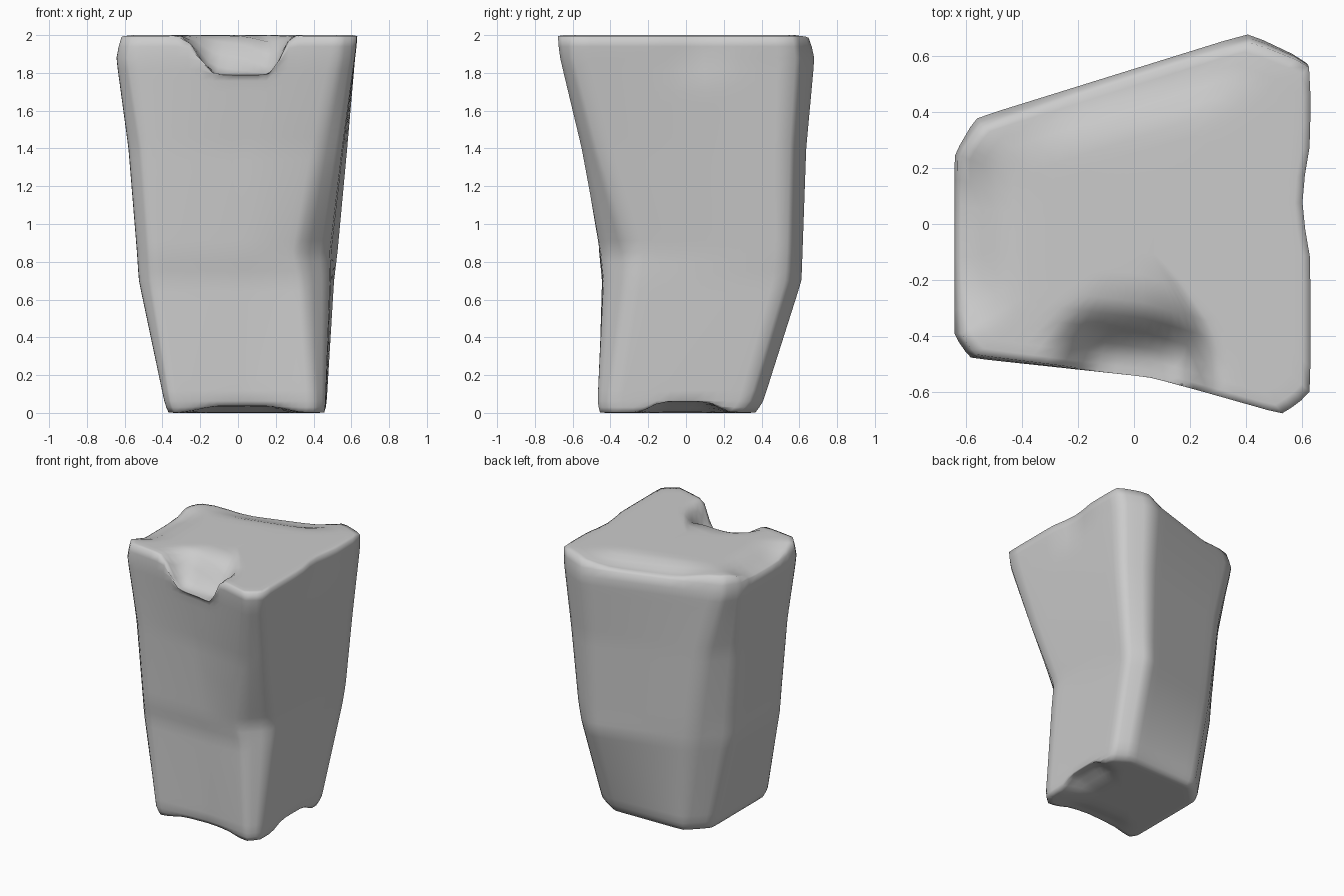
import bpy, bmesh

if "Cube" in bpy.data.objects:
    bpy.data.objects.remove(bpy.data.objects["Cube"])

# Cross-sections: z, then 9 outline points running
# front-left, front middle, front-right, back-right, back-left
SECTIONS = [
    (0.00, [(-.37, -.40), (-.34, -.45), (.05, -.42), (.40, -.46), (.46, -.39), (.46, .29), (.34, .37), (-.23, .36), (-.37, .22)]),
    (0.06, [(-.39, -.42), (-.36, -.465), (.05, -.45), (.40, -.47), (.465, -.40), (.47, .34), (.36, .41), (-.24, .385), (-.39, .23)]),
    (0.70, [(-.525, -.38), (-.46, -.445), (.05, -.44), (.35, -.44), (.49, -.31), (.51, .53), (.38, .615), (-.33, .42), (-.525, .20)]),
    (0.85, [(-.535, -.38), (-.47, -.46), (.03, -.46), (.32, -.455), (.49, -.29), (.53, .54), (.39, .62), (-.35, .42), (-.535, .20)]),
    (1.40, [(-.58, -.39), (-.51, -.47), (.02, -.49), (.43, -.555), (.555, -.475), (.58, .555), (.40, .64), (-.43, .41), (-.58, .21)]),
    (1.88, [(-.645, -.40), (-.59, -.48), (.06, -.55), (.53, -.67), (.62, -.60), (.62, .585), (.41, .685), (-.57, .38), (-.645, .25)]),
    (2.00, [(-.62, -.40), (-.57, -.47), (.06, -.55), (.535, -.685), (.635, -.61), (.635, .57), (.42, .655), (-.55, .35), (-.62, .25)]),
]
SIDE_STEPS = [4, 10, 9, 3, 12, 4, 11, 4, 7]


def outline(pts):
    """Subdivide one outline evenly along its sides."""
    out = []
    for i, n in enumerate(SIDE_STEPS):
        a, b = pts[i], pts[(i + 1) % len(pts)]
        out += [(a[0] + (b[0] - a[0]) * k / n, a[1] + (b[1] - a[1]) * k / n) for k in range(n)]
    return out


def ramp(v, a, b):
    """0 at a, 1 at b, eased between."""
    t = max(0, min(1, (v - a) / (b - a)))
    return t * t * (3 - 2 * t)


def sculpt(x, y, z):
    """Chips and dips worn out of the top and lower edges."""
    # Front notch, then shallow dips on the left and back rims
    cut = .21 * ramp(x, -.3, -.12) * ramp(x, .29, .17) * ramp(y, -.27, -.48)
    left = .07 * ramp(x, -.42, -.62) * ramp(y, -.42, -.2) * ramp(y, .32, .1)
    back = .05 * ramp(y - .24 * x, .32, .5) * ramp(x, -.5, -.2) * ramp(x, .5, .2)
    z = min(z, 2 - cut - left - back)
    # Dent in the right side near the top
    x -= .03 * ramp(x, .5, .6) * ramp(y, -.12, .05) * ramp(y, .3, .1) * ramp(z, 1.7, 1.95)
    # Hollows under the foot
    front = ramp(x, -.32, -.1) * ramp(x, .36, .15) * ramp(y, -.25, -.42)
    right = ramp(x, .25, .43) * ramp(y, -.26, -.12) * ramp(y, .24, .1)
    z = max(z, .035 * front, .06 * right)
    return x, y, z


bm = bmesh.new()
rings = []


def add_ring(pts, z):
    rings.append([bm.verts.new(sculpt(x, y, z)) for x, y in pts])


def add_cap(pts, z, centre, scales):
    for s in scales:
        add_ring([(centre[0] + (x - centre[0]) * s, centre[1] + (y - centre[1]) * s) for x, y in pts], z)


# Underside, sides and top as one run of rings
add_cap(outline(SECTIONS[0][1]), 0, (.04, -.05), [.15, .35, .55, .7, .82, .92])
for (z0, p0), (z1, p1) in zip(SECTIONS, SECTIONS[1:]):
    o0, o1 = outline(p0), outline(p1)
    n = max(2, round((z1 - z0) / .06))
    for k in range(n):
        t = k / n
        add_ring([(a[0] + (b[0] - a[0]) * t, a[1] + (b[1] - a[1]) * t) for a, b in zip(o0, o1)], z0 + (z1 - z0) * t)
top = outline(SECTIONS[-1][1])
add_ring(top, 2)
add_cap(top, 2, (0, -.02), [.95, .88, .8, .7, .6, .5, .3, .12])

for r0, r1 in zip(rings, rings[1:]):
    for i in range(len(r0)):
        j = (i + 1) % len(r0)
        bm.faces.new((r0[i], r0[j], r1[j], r1[i]))
bm.faces.new(rings[0][::-1])
bm.faces.new(rings[-1])

# Worn edges
bmesh.ops.smooth_vert(bm, verts=bm.verts, factor=.35, use_axis_x=True, use_axis_y=True, use_axis_z=True)
bmesh.ops.recalc_face_normals(bm, faces=bm.faces)
for f in bm.faces:
    f.smooth = True

mesh = bpy.data.meshes.new("rock_pillar")
bm.to_mesh(mesh)
bm.free()
bpy.context.collection.objects.link(bpy.data.objects.new("rock_pillar", mesh))
